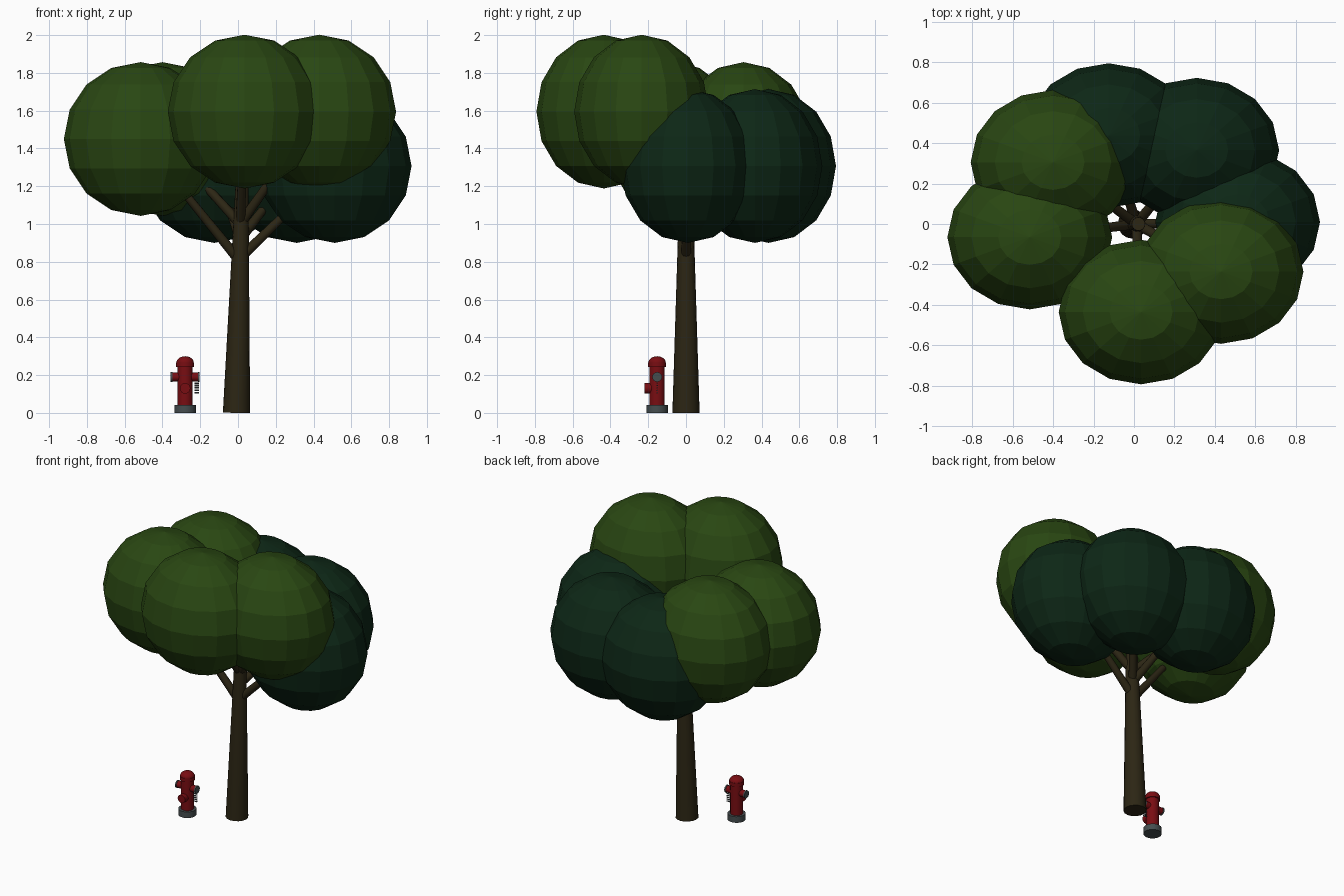
import bpy, bmesh, math
from mathutils import Vector

if "Cube" in bpy.data.objects:
    bpy.data.objects.remove(bpy.data.objects["Cube"])


def material(name, rgb):
    m = bpy.data.materials.new(name)
    m.diffuse_color = (*rgb, 1)
    m.use_nodes = True
    m.node_tree.nodes["Principled BSDF"].inputs["Base Color"].default_value = m.diffuse_color
    return m


LEAF = material("light leaf green", (0.022, 0.062, 0.006))
DARK = material("dark leaf green", (0.004, 0.020, 0.008))
BARK = material("bark brown", (0.025, 0.019, 0.007))
RED = material("hydrant red", (0.19, 0.004, 0.006))
GREY = material("iron grey", (0.060, 0.075, 0.078))


def finish(name, bm, mat, smooth=False):
    me = bpy.data.meshes.new(name)
    bm.to_mesh(me)
    bm.free()
    me.materials.append(mat)
    ob = bpy.data.objects.new(name, me)
    bpy.context.collection.objects.link(ob)
    if smooth:
        bpy.ops.object.select_all(action='DESELECT')
        ob.select_set(True)
        bpy.context.view_layer.objects.active = ob
        bpy.ops.object.shade_smooth_by_angle(angle=math.radians(40))
    return ob


def rod(name, a, b, r1, r2, mat, sides=16, smooth=True):
    """Tapered cylinder from a to b."""
    a, b = Vector(a), Vector(b)
    bm = bmesh.new()
    bmesh.ops.create_cone(bm, cap_ends=True, segments=sides, radius1=r1,
                          radius2=r2, depth=(b - a).length)
    ob = finish(name, bm, mat, smooth)
    ob.rotation_mode = 'QUATERNION'
    ob.rotation_quaternion = (b - a).to_track_quat('Z', 'Y')
    ob.location = (a + b) / 2
    return ob


def blob(name, centre, size, mat, segments=16, rings=8, smooth=False):
    bm = bmesh.new()
    bmesh.ops.create_uvsphere(bm, u_segments=segments, v_segments=rings, radius=1)
    ob = finish(name, bm, mat, smooth)
    ob.location, ob.scale = centre, size
    return ob


# Trunk, leaning slightly
rod("trunk", (-0.008, 0, 0), (0.022, 0, 1.25), 0.072, 0.033, BARK)

# Seven leaf clumps, each carried by its own branch
clumps = [
    ("front", (0.035, -0.435, 1.595), 1.00, LEAF),
    ("front_right", (0.43, -0.235, 1.595), 1.00, LEAF),
    ("left", (-0.515, -0.065, 1.45), 0.80, LEAF),
    ("back_left", (-0.40, 0.305, 1.45), 1.00, LEAF),
    ("back", (-0.125, 0.437, 1.307), 0.92, DARK),
    ("back_right", (0.31, 0.365, 1.307), 0.92, DARK),
    ("right", (0.512, 0.01, 1.307), 0.82, DARK),
]
for side, c, z, mat in clumps:
    blob("leaf_clump_" + side, c, (0.407, 0.357, 0.407), mat)
    start = Vector((0.012, 0, z))
    rod("branch_" + side, start, start.lerp(Vector(c), 0.75), 0.027, 0.019, BARK, 10)

# Fire hydrant
X, Y = -0.28, -0.153
rod("hydrant_base", (X, Y, 0), (X, Y, 0.042), 0.057, 0.057, GREY, 24)
rod("hydrant_body", (X, Y, 0.04), (X, Y, 0.25), 0.040, 0.040, RED, 24)
rod("hydrant_collar", (X, Y, 0.244), (X, Y, 0.268), 0.048, 0.048, RED, 24)
blob("hydrant_dome", (X, Y, 0.266), (0.046, 0.046, 0.034), RED, 24, 12, True)
for name, s in (("left", -1), ("right", 1)):
    rod("hydrant_outlet_" + name, (X, Y, 0.19), (X + s * 0.07, Y, 0.19),
        0.023, 0.023, RED, 16)
    rod("hydrant_cap_" + name, (X + s * 0.068, Y, 0.19), (X + s * 0.077, Y, 0.19),
        0.026, 0.026, GREY, 16)
rod("hydrant_outlet_front", (X, Y, 0.13), (X, Y - 0.066, 0.13), 0.028, 0.028, RED, 16)

# Chain hanging from the right outlet
for i in range(5):
    z = 0.158 - i * 0.013
    rod(f"chain_link_{i + 1}", (X + 0.05, Y, z), (X + 0.074, Y, z), 0.004, 0.004, GREY, 8)
